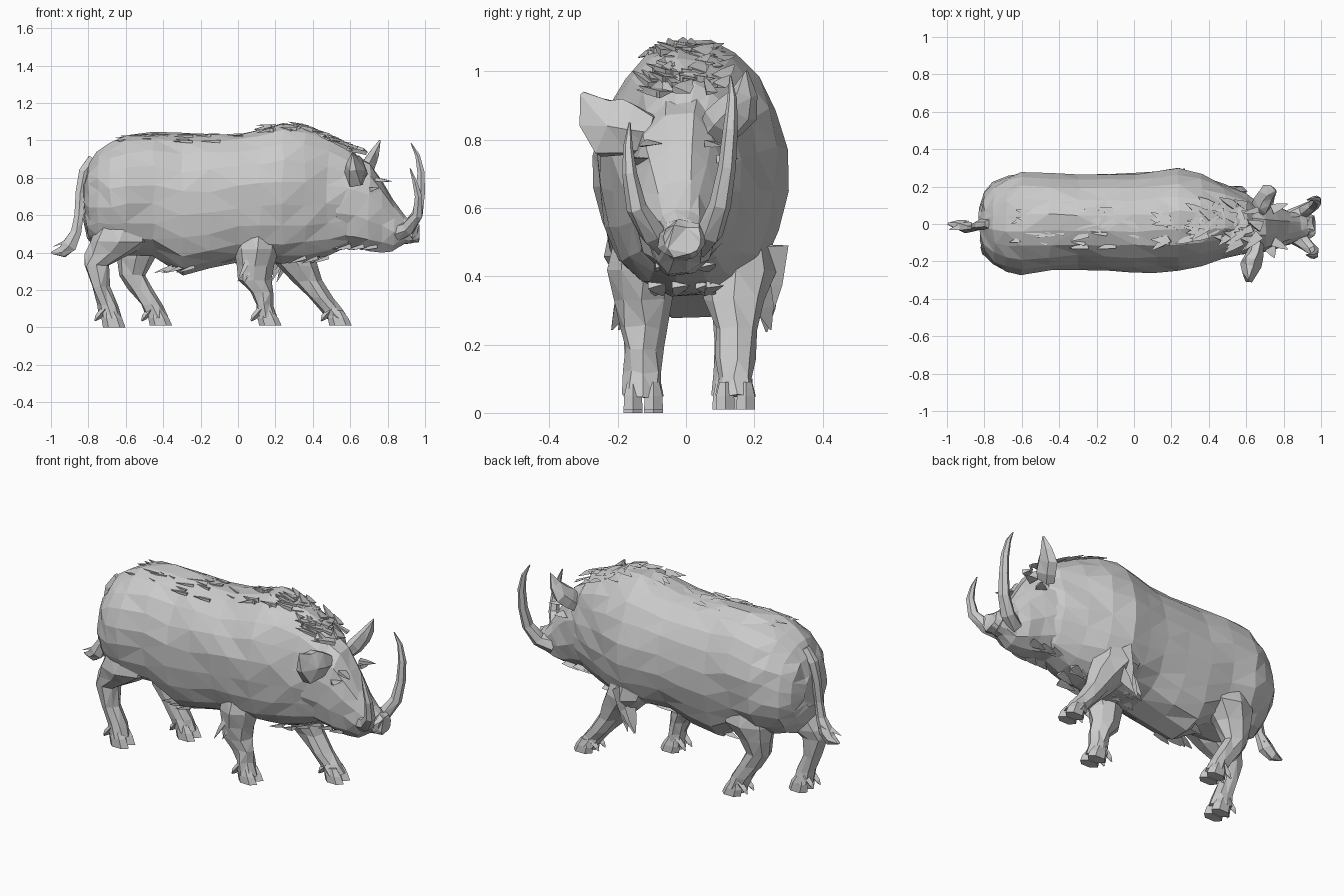
import bpy, bmesh, math, random
from mathutils import Vector

random.seed(4)


def finish(bm, name):
    bmesh.ops.recalc_face_normals(bm, faces=bm.faces)
    bmesh.ops.triangulate(bm, faces=bm.faces)
    me = bpy.data.meshes.new(name)
    bm.to_mesh(me)
    bm.free()
    ob = bpy.data.objects.new(name, me)
    bpy.context.collection.objects.link(ob)
    return ob


def loft(bm, rings, jitter=0.0):
    rows = []
    for ring in rings:
        rows.append([bm.verts.new(p + Vector([random.uniform(-jitter, jitter) for _ in range(3)]))
                     for p in ring])
    n = len(rows[0])
    for a, b in zip(rows, rows[1:]):
        for i in range(n):
            j = (i + 1) % n
            bm.faces.new((a[i], a[j], b[j], b[i]))
    bm.faces.new(rows[0])
    bm.faces.new(rows[-1])


def spow(v, e):
    return math.copysign(abs(v) ** e, v)


def slices(table, sides, e_top, e_low):
    # upright cross-sections: x, bottom, top, centre y, half width
    out = []
    for x, zb, zt, yc, hw in table:
        ring = []
        for i in range(sides):
            a = 2 * math.pi * (i + 0.5) / sides
            c, s = math.cos(a), math.sin(a)
            ring.append(Vector((x, yc + hw * spow(c, e_top if s > 0 else e_low),
                                (zb + zt) / 2 + (zt - zb) / 2 * spow(s, 0.97))))
        out.append(ring)
    return out


def tube(bm, pts, sides=6, wide=(1, 1), ref=(0, 1, 0), jitter=0.0):
    # tapered tube along points x, y, z, radius
    ps = [Vector(p[:3]) for p in pts]
    rings = []
    for i, p in enumerate(ps):
        t = (ps[min(i + 1, len(ps) - 1)] - ps[max(i - 1, 0)]).normalized()
        u = (Vector(ref) - t * t.dot(Vector(ref))).normalized()
        v = t.cross(u)
        r = pts[i][3]
        rings.append([p + u * r * wide[0] * math.cos(a) + v * r * wide[1] * math.sin(a)
                      for a in [2 * math.pi * k / sides for k in range(sides)]])
    loft(bm, rings, jitter)


def spike(bm, base, direction, length, width):
    # small flat hair tuft
    base = Vector(base)
    tip = base + Vector(direction).normalized() * length
    mid = (base + tip) / 2
    tube(bm, [(*base, width), (*mid, width * 0.7), (*tip, 0.003)], 3, (1, 0.35))


# body
bm = bmesh.new()
body = [(-.825, .58, .78, 0, .08), (-.80, .48, .87, 0, .165), (-.75, .42, .94, 0, .22),
        (-.68, .40, .99, 0, .257), (-.60, .39, 1.025, .005, .275), (-.45, .38, 1.042, .01, .262),
        (-.30, .275, 1.04, .01, .252), (-.15, .31, 1.035, .005, .257),
        (0, .35, 1.04, .005, .264), (.12, .35, 1.065, .01, .27),
        (.24, .34, 1.09, .02, .277), (.36, .35, 1.08, .02, .243),
        (.48, .38, 1.04, .015, .195), (.60, .43, .965, 0, .158), (.66, .46, .89, -.01, .13)]
loft(bm, slices(body, 20, .98, .8), .008)
finish(bm, "body")

# head with long muzzle and flat nose
bm = bmesh.new()
head = [(.52, .415, .94, 0, .165), (.62, .42, .925, -.01, .158), (.70, .405, .88, -.02, .135),
        (.77, .40, .79, -.02, .112), (.83, .405, .68, -.02, .09), (.89, .44, .60, -.015, .068),
        (.925, .45, .565, -.01, .058), (.935, .445, .565, -.01, .068), (.962, .46, .55, -.01, .06)]
loft(bm, slices(head, 12, .9, .85), .008)
finish(bm, "head")

# brow and cheek tufts
bm = bmesh.new()
for y, s in ((-.1, -1), (.07, 1)):
    spike(bm, (.74, y, .79), (.9, s * .4, -.1), .09, .035)
    spike(bm, (.72, y + s * .03, .74), (.6, s, .1), .06, .04)
    for k in range(4):
        spike(bm, (.53 + .07 * k, y * .7, .435), (-1, s * .2, -.25), .09, .04)
finish(bm, "face_tufts")

# ears: one swung outwards, the other upright
bm = bmesh.new()
tube(bm, [(.66, -.10, .82, .05), (.645, -.16, .83, .075), (.625, -.22, .835, .09),
          (.615, -.265, .88, .06), (.61, -.302, .935, .004)], 6, (.62, 1.1), (1, 0, 0), .005)
finish(bm, "right_ear")
bm = bmesh.new()
tube(bm, [(.65, .07, .80, .05), (.685, .11, .85, .07), (.71, .15, .89, .065),
          (.735, .17, .94, .04), (.758, .175, .998, .004)], 6, (1, .6), (0, 1, 0), .005)
finish(bm, "left_ear")

# tusks
bm = bmesh.new()
tube(bm, [(.84, -.05, .50, .05), (.91, -.10, .53, .04), (.96, -.145, .60, .03),
          (.965, -.165, .70, .022), (.945, -.17, .78, .014), (.92, -.165, .85, .003)], 6)
finish(bm, "right_tusk")
bm = bmesh.new()
tube(bm, [(.84, .03, .50, .05), (.91, .07, .53, .04), (.96, .10, .61, .032),
          (.977, .12, .72, .026), (.978, .13, .83, .022), (.96, .135, .92, .014),
          (.925, .13, .985, .003)], 6)
finish(bm, "left_tusk")

# legs: horizontal sections of z, centre x, half length, half width
legs = {
    "right_hind_leg": (-.125, 0, [(.58, -.60, .14, .09), (.46, -.63, .165, .11), (.39, -.69, .125, .085),
                                  (.33, -.755, .07, .06), (.22, -.735, .05, .052),
                                  (.12, -.70, .055, .052), (.05, -.68, .06, .058)]),
    "left_hind_leg": (.135, .01, [(.58, -.52, .14, .09), (.46, -.52, .15, .11), (.37, -.545, .105, .085),
                                  (.28, -.565, .075, .06), (.20, -.52, .07, .054),
                                  (.12, -.46, .06, .054), (.05, -.43, .06, .056)]),
    "right_front_leg": (-.125, .01, [(.54, .12, .12, .08), (.42, .10, .12, .10), (.33, .09, .10, .085),
                                     (.25, .09, .085, .07), (.19, .125, .058, .058),
                                     (.12, .14, .048, .055), (.05, .155, .055, .058)]),
    "left_front_leg": (.145, .01, [(.56, .22, .15, .10), (.42, .26, .135, .115), (.33, .32, .105, .088),
                                   (.25, .375, .08, .062), (.16, .44, .064, .054),
                                   (.10, .49, .058, .052), (.05, .53, .06, .055)]),
}
for name, (y, foot, secs) in legs.items():
    bm = bmesh.new()
    loft(bm, [[Vector((x + rx * math.cos(a), y + ry * math.sin(a), z))
               for a in [2 * math.pi * k / 8 for k in range(8)]]
              for z, x, rx, ry in secs], .007)
    finish(bm, name)
    # cloven hoof and dew claws
    bm = bmesh.new()
    fx = secs[-1][1]
    for s in (-1, 1):
        cy = y + s * .03
        loft(bm, [[Vector((fx + d + r * math.cos(a), cy + w * math.sin(a), z))
                   for a in [math.pi * k / 3 for k in range(6)]]
                  for z, d, r, w in ((.09, -.005, .035, .02), (.05, .005, .055, .03),
                                     (foot, .018, .06, .032))])
        tube(bm, [(fx - .03, cy, .10, .02), (fx - .07, cy, .055, .016), (fx - .085, cy, .035, .004)], 4)
    finish(bm, name.replace("leg", "hoof"))

# tail with hair tuft
bm = bmesh.new()
tube(bm, [(-.77, 0, .90, .035), (-.82, -.005, .83, .035), (-.842, -.01, .72, .028),
          (-.85, -.02, .60, .026), (-.865, -.02, .51, .03), (-.90, -.015, .44, .045),
          (-.94, -.005, .405, .035), (-.997, 0, .40, .005)], 6, (.8, 1), jitter=.003)
spike(bm, (-.87, -.02, .46), (-1, .1, -.75), .12, .03)
spike(bm, (-.88, -.01, .48), (-1, -.2, -.45), .12, .03)
finish(bm, "tail")

# bristly mane on the shoulders
bm = bmesh.new()
for k in range(75):
    x = random.uniform(.18, .68)
    top = 1.09 if x < .36 else 1.09 - (x - .36) * .42
    y = random.uniform(-.10, .11)
    z = top - 2.6 * y * y - .012
    slope = 0 if x < .36 else .42
    spike(bm, (x, y, z), (-1, random.uniform(-.9, .9), slope + random.uniform(-.3, .12)),
          random.uniform(.06, .12), random.uniform(.02, .04))
finish(bm, "mane")

# sparse bristles along the back
bm = bmesh.new()
for k in range(30):
    x = random.uniform(-.6, .12)
    y = random.uniform(-.12, .12)
    z = 1.03 - 2.6 * y * y - max(0, -.5 - x) * .25
    spike(bm, (x, y, z), (-1, random.uniform(-.4, .4), .02), .1, .025)
finish(bm, "back_bristles")

# shaggy hair under the belly, chest and elbows
bm = bmesh.new()
for k in range(36):
    x = random.uniform(-.36, .5)
    y = random.uniform(-.1, .1)
    spike(bm, (x, y, .375 if x > -.15 else .325), (-1, random.uniform(-.5, .5), -.35), .1, .035)
for x, y, s in ((.06, -.17, -1), (.10, -.15, -1), (.22, .20, 1), (.27, .20, 1), (.24, .22, .3)):
    spike(bm, (x, y, .37), (-.4, s * .3, -.8), .15, .05)
spike(bm, (.27, .24, .49), (-.25, 0, -1), .24, .06)
finish(bm, "belly_hair")
